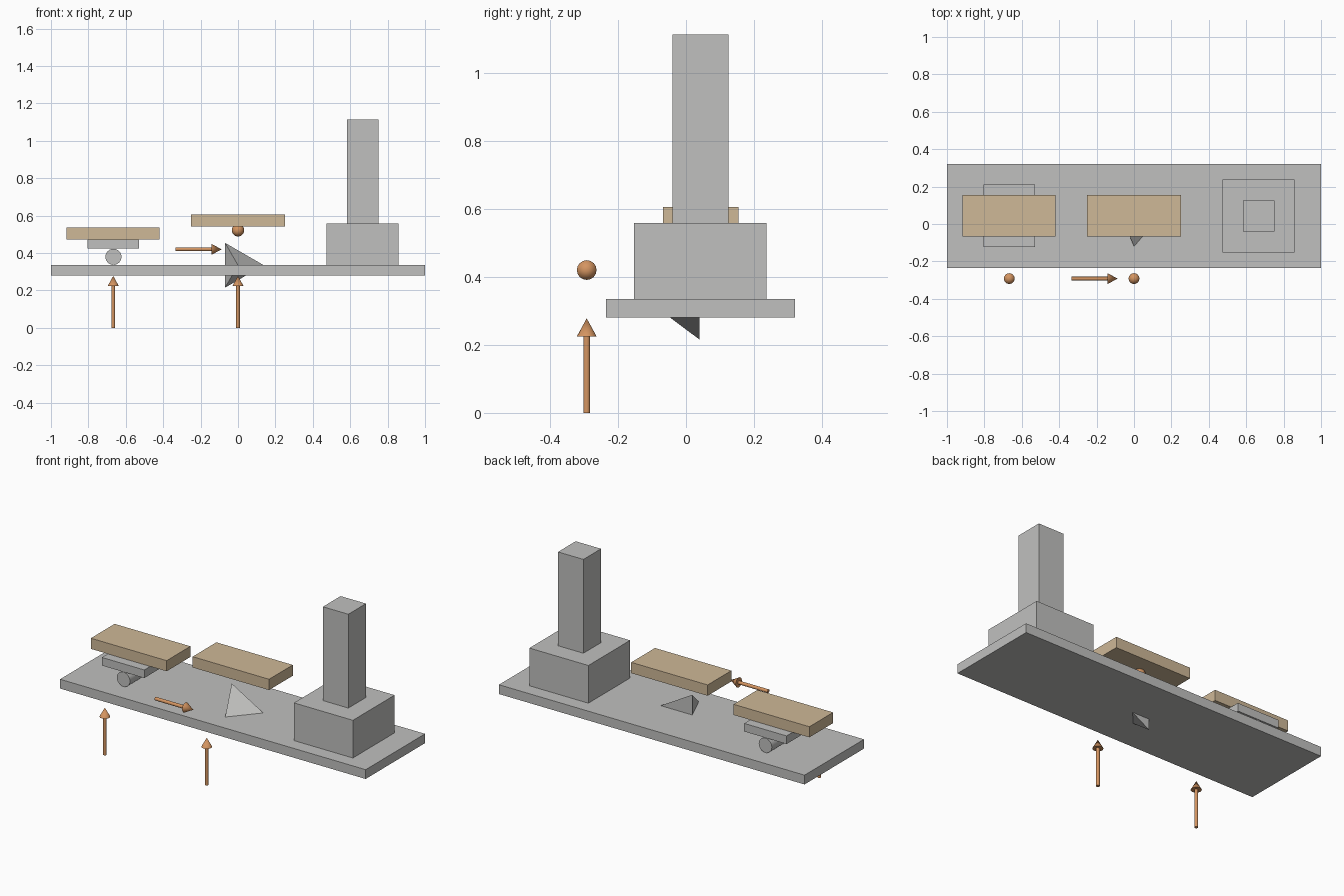
import bpy
from math import pi
from mathutils import Vector

default = bpy.data.objects.get("Cube")
if default:
    bpy.data.objects.remove(default, do_unlink=True)


def material(name, rgb):
    m = bpy.data.materials.new(name)
    m.use_nodes = True
    colour = (*rgb, 1)
    m.diffuse_color = colour
    m.node_tree.nodes["Principled BSDF"].inputs["Base Color"].default_value = colour
    return m


grey = material("stone grey", (0.53, 0.53, 0.52))
tan = material("pale wood", (0.62, 0.48, 0.31))
copper = material("copper orange", (0.66, 0.30, 0.12))


def finish(name, mat, smooth=False):
    ob = bpy.context.object
    ob.name = name
    ob.data.materials.append(mat)
    if smooth:
        bpy.ops.object.shade_smooth_by_angle(angle=pi / 4)
    return ob


def box(name, mat, x, y, z):
    """Box given its (min, max) range on each axis."""
    bpy.ops.mesh.primitive_cube_add(size=1, location=[(a + b) / 2 for a, b in (x, y, z)])
    bpy.context.object.scale = [b - a for a, b in (x, y, z)]
    bpy.ops.object.transform_apply(location=False, rotation=False, scale=True)
    finish(name, mat)


def rod(name, mat, start, end, r1, r2, sides=24):
    """Cylinder or cone running between two points."""
    start, end = Vector(start), Vector(end)
    axis = end - start
    bpy.ops.mesh.primitive_cone_add(vertices=sides, radius1=r1, radius2=r2,
                                    depth=axis.length, location=(start + end) / 2,
                                    rotation=axis.to_track_quat('Z', 'Y').to_euler())
    finish(name, mat, smooth=True)


def arrow(name, tail, direction, length):
    tail, direction = Vector(tail), Vector(direction)
    tip = tail + direction * length
    neck = tip - direction * 0.053
    rod(name + "_shaft", copper, tail, neck, 0.01, 0.01, 16)
    rod(name + "_head", copper, neck, tip, 0.029, 0, 16)


# Base slab, pedestal and column
box("base_slab", grey, (-1, 1), (-0.235, 0.32), (0.28, 0.335))
box("pedestal", grey, (0.473, 0.859), (-0.153, 0.237), (0.335, 0.558))
box("column", grey, (0.584, 0.75), (-0.04, 0.125), (0.558, 1.113))

# Roller support carrying the first beam
rod("roller", grey, (-0.666, -0.12, 0.38), (-0.666, 0.21, 0.38), 0.043, 0.043)
box("bearing_plate", grey, (-0.805, -0.528), (-0.122, 0.21), (0.425, 0.473))
box("roller_beam", tan, (-0.916, -0.42), (-0.067, 0.155), (0.473, 0.536))

# Second beam resting on a ball joint
box("pinned_beam", tan, (-0.25, 0.25), (-0.067, 0.155), (0.541, 0.605))
bpy.ops.mesh.primitive_uv_sphere_add(segments=24, ring_count=12, radius=0.033,
                                     location=(0, 0.043, 0.522))
finish("ball_joint", copper, smooth=True)

# Three-sided pyramid lying through the slab, pointing forwards
bpy.ops.mesh.primitive_cone_add(vertices=3, radius1=0.138, radius2=0, depth=0.16,
                                location=(0, -0.04, 0.335))
pyramid = finish("pin_pyramid", grey)
corner = max(pyramid.data.vertices, key=lambda v: v.co.xy.length).co
spin = Vector((1, 0)).angle_signed(corner.xy)
for v in pyramid.data.vertices:
    flat = v.co.xy.copy()
    c = Vector((1, 0)) if corner.length == 0 else corner.xy.normalized()
pyramid.data.transform(Vector((corner.x, corner.y, 0)).rotation_difference(
    Vector((1, 0, 0))).to_matrix().to_4x4())
pyramid.rotation_euler = (pi / 2, 0, 0)

# Force arrows
arrow("roller_force_arrow", (-0.667, -0.292, 0), (0, 0, 1), 0.278)
arrow("pin_force_arrow", (0, -0.292, 0), (0, 0, 1), 0.278)
arrow("side_force_arrow", (-0.335, -0.292, 0.42), (1, 0, 0), 0.247)
